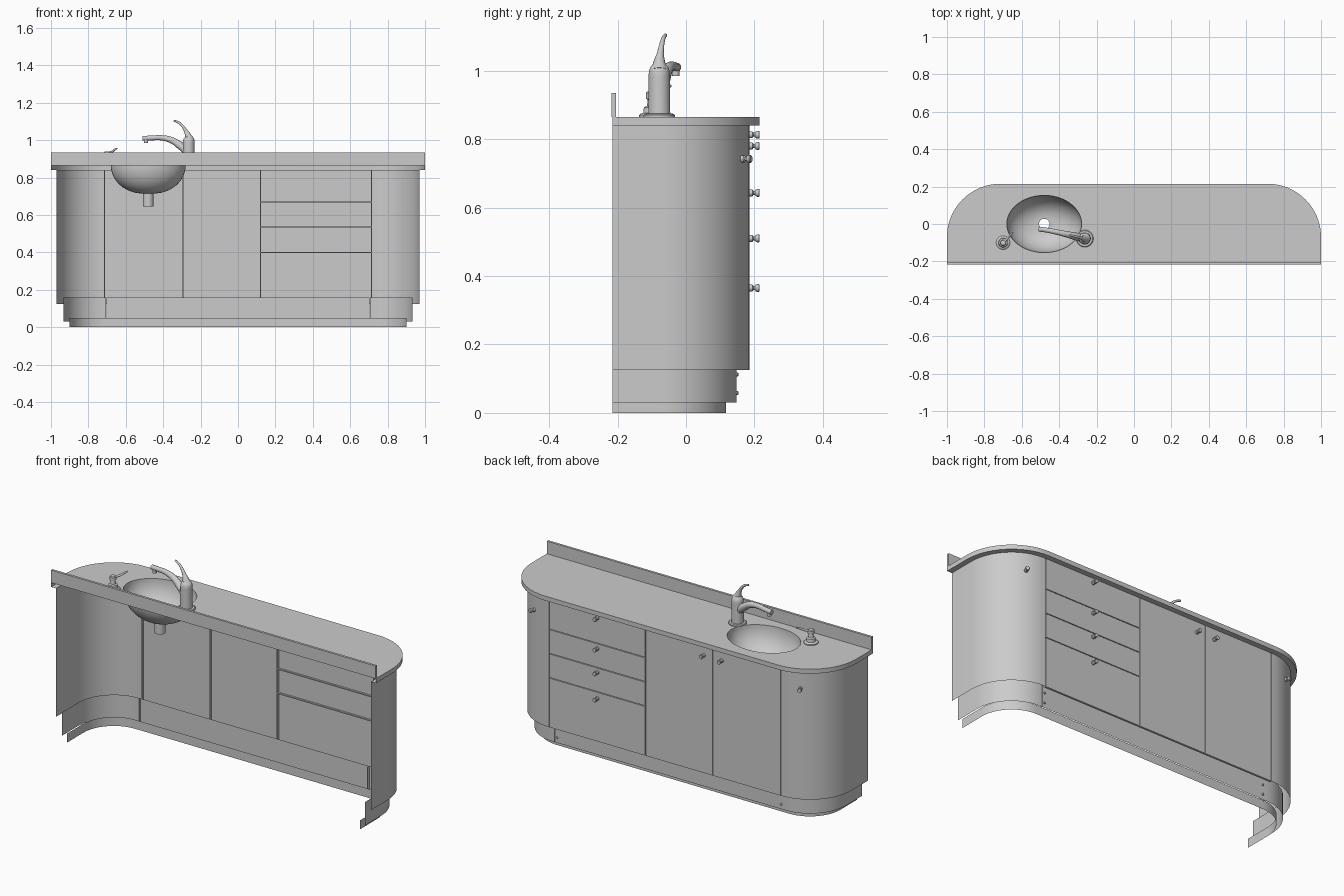
import bpy, bmesh, math
from mathutils import Vector, Matrix

if "Cube" in bpy.data.objects:
    bpy.data.objects.remove(bpy.data.objects["Cube"])

CX, CY, BACK = 0.715, -0.07, -0.215     # corner arc centre and open back edge
TOP = 0.865


def finish(name, bm, weld=True):
    if weld:
        bmesh.ops.remove_doubles(bm, verts=bm.verts, dist=1e-5)
    me = bpy.data.meshes.new(name)
    bm.to_mesh(me)
    bm.free()
    ob = bpy.data.objects.new(name, me)
    bpy.context.collection.objects.link(ob)
    smooth(ob)
    return ob


def smooth(ob):
    bpy.ops.object.select_all(action='DESELECT')
    bpy.context.view_layer.objects.active = ob
    ob.select_set(True)
    bpy.ops.object.shade_smooth_by_angle(angle=math.radians(35))


def corner(r, side, n=20):
    """Plan path of one rounded end, running in the -x to +x direction."""
    pts = [(CX + r, BACK)]
    for i in range(n + 1):
        a = math.pi / 2 * i / n
        pts.append((CX + r * math.cos(a), CY + r * math.sin(a)))
    return [(-x, y) for x, y in pts] if side < 0 else pts[::-1]


def bridge(bm, lo, hi):
    a = [bm.verts.new(p) for p in lo]
    b = [bm.verts.new(p) for p in hi]
    for i in range(len(a) - 1):
        bm.faces.new((a[i], b[i], b[i + 1], a[i + 1]))


def sheet(name, pts, z0, z1):
    bm = bmesh.new()
    bridge(bm, [(x, y, z0) for x, y in pts], [(x, y, z1) for x, y in pts])
    return finish(name, bm)


def box(name, x0, x1, y0, y1, z0, z1, open_back=False):
    bm = bmesh.new()
    bmesh.ops.create_cube(bm, size=1)
    for v in bm.verts:
        v.co = Vector(((x0 + x1) / 2 + v.co.x * (x1 - x0),
                       (y0 + y1) / 2 + v.co.y * (y1 - y0),
                       (z0 + z1) / 2 + v.co.z * (z1 - z0)))
    if open_back:
        bm.normal_update()
        bmesh.ops.delete(bm, geom=[f for f in bm.faces if f.normal.y < -0.5], context='FACES')
    return finish(name, bm)


def lathe(name, profile, loc, axis=(0, 0, 1), n=32):
    """Profile points are (radius, height) or (x radius, height, y radius)."""
    bm = bmesh.new()
    m = Matrix.Translation(loc) @ Vector(axis).to_track_quat('Z', 'Y').to_matrix().to_4x4()
    rings = []
    for p in profile:
        rx, z, ry = p[0], p[1], p[-1] if len(p) == 3 else p[0]
        rings.append([bm.verts.new(m @ Vector((rx * math.cos(2 * math.pi * j / n),
                                               ry * math.sin(2 * math.pi * j / n), z)))
                      for j in range(n)])
    for a, b in zip(rings, rings[1:]):
        for j in range(n):
            k = (j + 1) % n
            bm.faces.new((a[j], a[k], b[k], b[j]))
    return finish(name, bm)


def tube(name, pts):
    """Tapered tube through (x, y, z, radius) points."""
    cu = bpy.data.curves.new(name, 'CURVE')
    cu.dimensions = '3D'
    cu.bevel_depth, cu.bevel_resolution, cu.use_fill_caps, cu.resolution_u = 1.0, 5, True, 8
    sp = cu.splines.new('BEZIER')
    sp.bezier_points.add(len(pts) - 1)
    for bp, p in zip(sp.bezier_points, pts):
        bp.co, bp.radius = p[:3], p[3]
        bp.handle_left_type = bp.handle_right_type = 'AUTO'
    ob = bpy.data.objects.new(name, cu)
    bpy.context.collection.objects.link(ob)
    bpy.ops.object.select_all(action='DESELECT')
    bpy.context.view_layer.objects.active = ob
    ob.select_set(True)
    bpy.ops.object.convert(target='MESH')
    smooth(bpy.context.view_layer.objects.active)


# Countertop: sheet with basin opening, edge skirt and underside lip
SX, SY, RX, RY = -0.48, 0.0, 0.20, 0.153
bm = bmesh.new()
outer = corner(0.285, -1) + corner(0.285, 1)
inner = corner(0.255, -1) + corner(0.255, 1)
hole = [(SX + RX * math.cos(2 * math.pi * j / 48), SY + RY * math.sin(2 * math.pi * j / 48))
        for j in range(48)]
edges = []
for loop in (outer, hole):
    vs = [bm.verts.new((x, y, TOP)) for x, y in loop]
    edges += [bm.edges.new((vs[i], vs[(i + 1) % len(vs)])) for i in range(len(vs))]
bmesh.ops.triangle_fill(bm, use_beauty=True, edges=edges, normal=(0, 0, 1))
bm.normal_update()
bmesh.ops.reverse_faces(bm, faces=[f for f in bm.faces if f.normal.z < 0])
low = [(x, y, 0.84) for x, y in outer]
bridge(bm, low, [(x, y, TOP) for x, y in outer])
bridge(bm, [(x, y, 0.84) for x, y in inner], low)
finish("countertop", bm)
box("backsplash", -1, 1, BACK - 0.002, -0.204, TOP, 0.935)

# Cabinet: curved end panels, doors and drawers with small gaps between
YF, D, G = CY + 0.255, 0.012, 0.002
for s, tag in ((-1, "left"), (1, "right")):
    p = corner(0.255, s)
    p = p + [(-CX, YF - D)] if s < 0 else [(CX, YF - D)] + p
    sheet("curved_panel_" + tag, p, 0.125, 0.84)
edge = CX - 2 * G
box("door_left", -edge, -0.295 - G, YF - D, YF, 0.125, 0.84, True)
box("door_right", -0.295 + G, 0.12 - G, YF - D, YF, 0.125, 0.84, True)
levels = [0.125, 0.40, 0.535, 0.67, 0.84]
for i, (a, b) in enumerate(zip(levels, levels[1:])):
    box(f"drawer_{i + 1}", 0.12 + G, edge, YF - D, YF,
        a + (G if i else 0), b - (G if i < 3 else 0), True)

# Backing strips close the gaps
yb = YF - D
for i, x in enumerate((-CX + G, -0.295, 0.12, CX - G)):
    sheet(f"gap_strip_{i + 1}", [(x - 0.003, yb), (x + 0.003, yb)], 0.125, 0.84)
for i, z in enumerate(levels[1:4]):
    sheet(f"drawer_gap_strip_{i + 1}", [(0.12, yb), (CX, yb)], z - 0.003, z + 0.003)

# Stepped plinth
YK, ke = CY + 0.218, CX - 0.01
for s, tag in ((-1, "left"), (1, "right")):
    p = corner(0.218, s)
    p = p + [(-ke, YK), (-ke, YK - D)] if s < 0 else [(ke, YK - D), (ke, YK)] + p
    sheet("plinth_end_" + tag, p, 0.03, 0.16)
    for j, z in enumerate((0.058, 0.112)):
        lathe(f"plinth_screw_{tag}_{j + 1}", [(0.006, 0), (0.006, 0.003), (0.004, 0.005), (0, 0.005)],
              (s * 0.69, YK, z), (0, 1, 0), 12)
e2 = ke - 0.002
sheet("plinth_front", [(-e2, YK - D), (-e2, YK), (e2, YK), (e2, YK - D)], 0.03, 0.16)
sheet("base_strip", corner(0.187, -1) + corner(0.187, 1), 0, 0.05)

# Knobs
KNOB = [(0.010, 0), (0.010, 0.009), (0.006, 0.012), (0.006, 0.016), (0.010, 0.019),
        (0.0115, 0.023), (0.0115, 0.028), (0.010, 0.030), (0, 0.030)]
knobs = [(0.415, z) for z in (0.813, 0.643, 0.51, 0.365)] + [(-0.24, 0.78), (-0.35, 0.78)]
for i, (x, z) in enumerate(knobs):
    lathe(f"knob_{i + 1}", KNOB, (x, YF, z), (0, 1, 0), 20)
ang = math.radians(66)
for s, tag in ((-1, "left"), (1, "right")):
    d = Vector((s * math.cos(ang), math.sin(ang), 0))
    lathe("end_knob_" + tag, KNOB, Vector((s * CX, CY, 0.742)) + d * 0.255, d, 20)

# Basin bowl with drain pipe
bowl = []
for i in range(17):
    a = math.pi / 2 * i / 16
    t = math.cos(a)
    bowl.append((0.028 + (RX - 0.028) * t, -0.15 * math.sin(a), 0.028 + (RY - 0.028) * t))
lathe("basin", bowl, (SX, SY, TOP), n=48)
lathe("drain_pipe", [(0.028, 0.645), (0.028, 0.716)], (SX, SY, 0))

# Mixer tap
FX, FY = -0.263, -0.078
lathe("tap_body", [(0.046, 0.865), (0.046, 0.870), (0.042, 0.874), (0.032, 0.875), (0.031, 0.985),
                   (0.031, 0.990), (0.030, 1.0), (0.026, 1.011), (0.018, 1.019), (0, 1.023)],
      (FX, FY, 0))
tube("tap_spout", [(-0.265, FY, 0.935, 0.022), (-0.305, -0.068, 0.968, 0.021),
                   (-0.355, -0.056, 1.0, 0.017), (-0.41, -0.044, 1.013, 0.014),
                   (-0.46, -0.034, 1.012, 0.013), (-0.51, -0.027, 1.010, 0.013)])
lathe("tap_nozzle", [(0, 0.985), (0.011, 0.985), (0.012, 1.005)], (-0.492, -0.03, 0), n=20)
tube("tap_lever", [(-0.258, FY, 1.0, 0.026), (-0.266, FY, 1.022, 0.018),
                   (-0.279, -0.075, 1.05, 0.010), (-0.300, -0.070, 1.08, 0.007),
                   (-0.322, -0.065, 1.097, 0.006), (-0.343, -0.060, 1.104, 0.005)])

# Soap dispenser
DX, DY = -0.70, -0.10
lathe("dispenser_body", [(0.037, 0.865), (0.037, 0.870), (0.033, 0.874), (0.025, 0.876),
                         (0.023, 0.893), (0.014, 0.897), (0.012, 0.915), (0.017, 0.918),
                         (0.017, 0.935), (0.013, 0.939), (0, 0.940)], (DX, DY, 0))
tube("dispenser_spout", [(DX, DY, 0.931, 0.007), (-0.675, -0.075, 0.938, 0.006),
                         (-0.658, -0.056, 0.950, 0.005), (-0.648, -0.045, 0.956, 0.004)])
